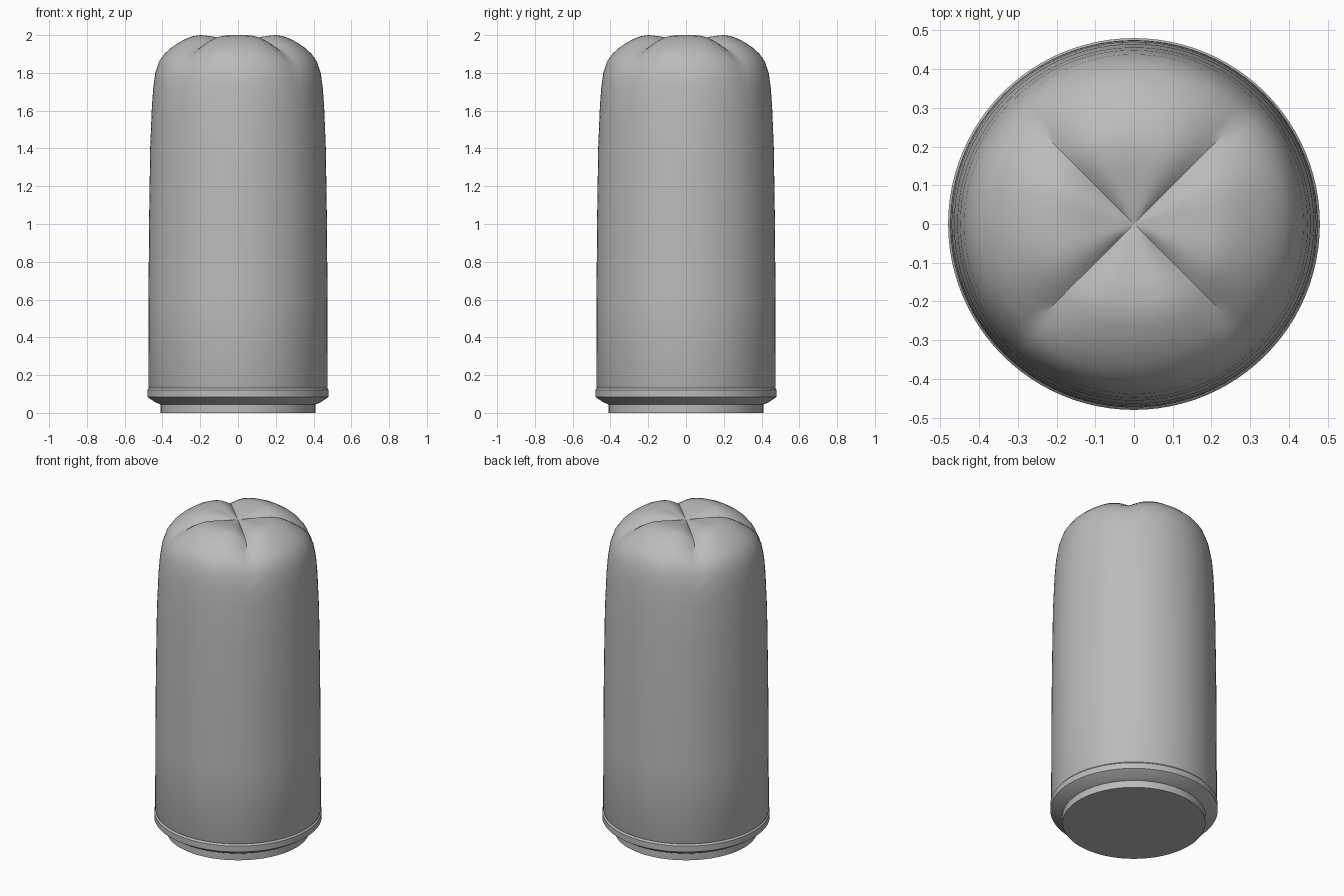
import bpy, bmesh, math

cube = bpy.data.objects.get("Cube")
if cube:
    bpy.data.objects.remove(cube, do_unlink=True)

SEGMENTS = 96


def flat_material(name, value):
    mat = bpy.data.materials.new(name)
    mat.use_nodes = True
    colour = (value, value, value, 1)
    mat.diffuse_color = colour
    mat.node_tree.nodes["Principled BSDF"].inputs["Base Color"].default_value = colour
    return mat


def lathe(name, profile, mat, angle):
    """Revolve (radius, height, groove drop, groove pinch) rows around z."""
    bm = bmesh.new()
    rings = []
    for radius, height, drop, pinch in profile:
        if radius == 0:
            rings.append([bm.verts.new((0, 0, height))] * SEGMENTS)
            continue
        ring = []
        for i in range(SEGMENTS):
            a = math.tau * i / SEGMENTS
            # Four sharp grooves lie on the diagonals
            groove = (1 - abs(math.cos(2 * a))) ** 2
            r = radius - pinch * groove
            ring.append(bm.verts.new((r * math.cos(a), r * math.sin(a),
                                      height - drop * groove)))
        rings.append(ring)
    for low, high in zip(rings, rings[1:]):
        for i in range(SEGMENTS):
            j = (i + 1) % SEGMENTS
            corners = dict.fromkeys((low[i], low[j], high[j], high[i]))
            bm.faces.new(list(corners))
    bmesh.ops.recalc_face_normals(bm, faces=bm.faces)
    mesh = bpy.data.meshes.new(name)
    bm.to_mesh(mesh)
    bm.free()
    mesh.materials.append(mat)
    obj = bpy.data.objects.new(name, mesh)
    bpy.context.collection.objects.link(obj)
    bpy.ops.object.select_all(action="DESELECT")
    obj.select_set(True)
    bpy.context.view_layer.objects.active = obj
    bpy.ops.object.shade_smooth_by_angle(angle=math.radians(angle))
    return obj


grey = flat_material("plain grey", 0.5)

# Base plug, flared rim and the small step into the body
base = [(0, 0), (0.41, 0), (0.41, 0.045), (0.435, 0.055), (0.48, 0.085),
        (0.48, 0.122), (0.472, 0.132)]
lathe("base_rim", [(r, z, 0, 0) for r, z in base], grey, 25)

# Tapering body that closes into a four-lobed crimped top
body = [(0.472, 0.132, 0, 0), (0.475, 0.14, 0, 0), (0.474, 0.6, 0, 0),
        (0.471, 1.0, 0, 0), (0.465, 1.4, 0, 0), (0.456, 1.62, 0, 0),
        (0.449, 1.72, 0, 0.002), (0.438, 1.8, 0, 0.008),
        (0.418, 1.86, 0.005, 0.015), (0.39, 1.9, 0.01, 0.025),
        (0.355, 1.932, 0.018, 0.03), (0.315, 1.96, 0.028, 0.028),
        (0.27, 1.983, 0.036, 0.015), (0.235, 1.995, 0.04, 0.005),
        (0.2, 2.0, 0.04, 0), (0.15, 1.995, 0.034, 0),
        (0.1, 1.986, 0.025, 0), (0.05, 1.975, 0.013, 0), (0, 1.965, 0, 0)]
lathe("crimped_body", body, grey, 35)
